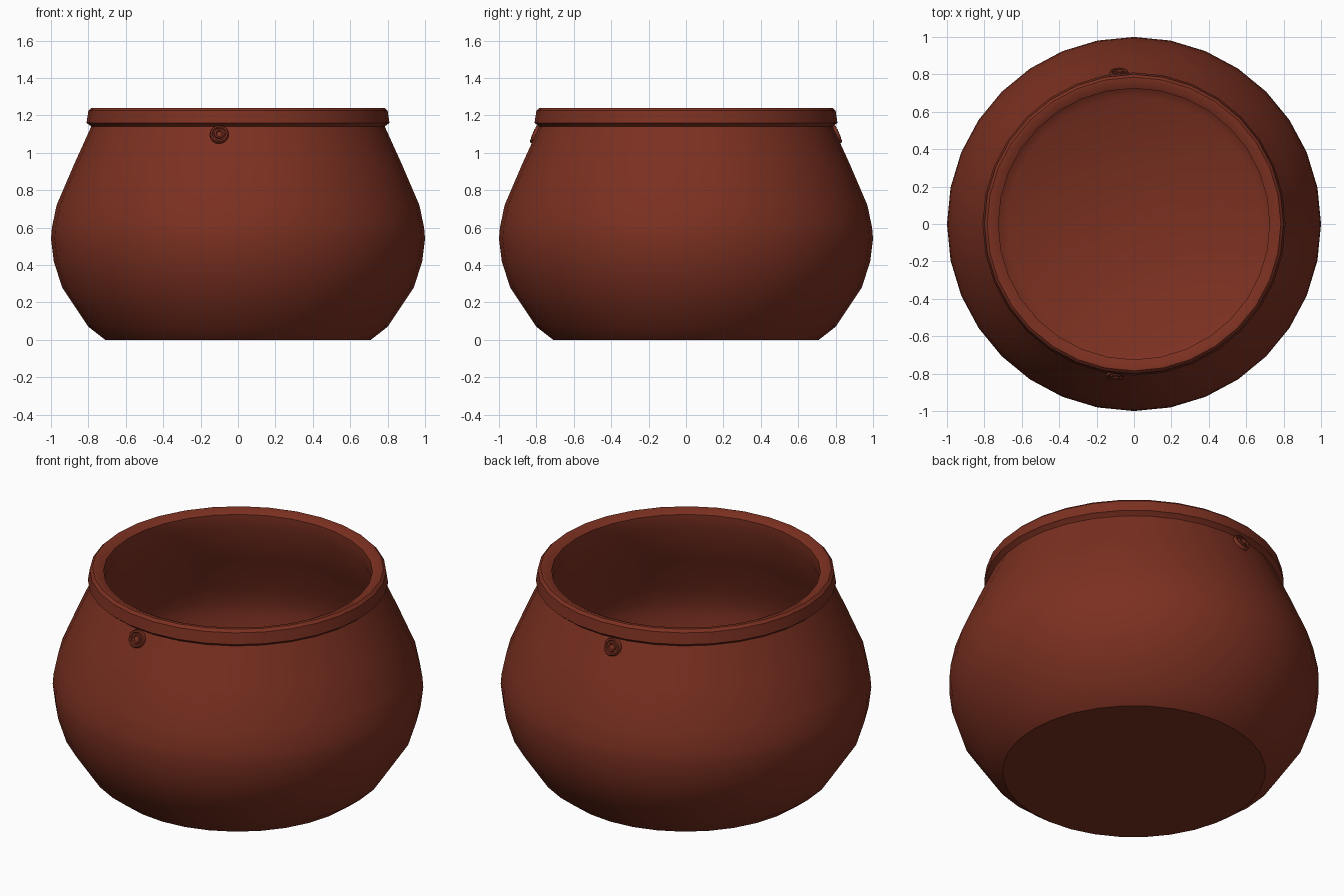
import bpy, bmesh
from math import cos, sin, pi, radians
from mathutils import Matrix

if "Cube" in bpy.data.objects:
    bpy.data.objects.remove(bpy.data.objects["Cube"])

clay = bpy.data.materials.new("terracotta")
clay.diffuse_color = (0.20, 0.03, 0.015, 1)
clay.use_nodes = True
clay.node_tree.nodes["Principled BSDF"].inputs["Base Color"].default_value = clay.diffuse_color


def lathe(name, profile, sides, matrix=Matrix(), angle=35):
    """Revolve (radius, height) points around z; radius 0 closes to a pole."""
    bm = bmesh.new()
    rings = []
    for r, z in profile:
        if r == 0:
            rings.append([bm.verts.new((0, 0, z))] * sides)
        else:
            rings.append([bm.verts.new((r * cos(2 * pi * i / sides),
                                        r * sin(2 * pi * i / sides), z))
                          for i in range(sides)])
    for a, b in zip(rings, rings[1:]):
        for i in range(sides):
            j = (i + 1) % sides
            bm.faces.new(list(dict.fromkeys((a[i], a[j], b[j], b[i]))))
    bmesh.ops.recalc_face_normals(bm, faces=bm.faces)
    bm.transform(matrix)
    me = bpy.data.meshes.new(name)
    bm.to_mesh(me)
    bm.free()
    me.materials.append(clay)
    ob = bpy.data.objects.new(name, me)
    bpy.context.collection.objects.link(ob)
    bpy.ops.object.select_all(action='DESELECT')
    ob.select_set(True)
    bpy.context.view_layer.objects.active = ob
    bpy.ops.object.shade_smooth_by_angle(angle=radians(angle))
    return ob


# Hollow pot: base, belly, overhanging rim, then the inside wall and floor
outside = [(0, 0), (0.71, 0), (0.80, 0.07), (0.94, 0.28), (0.985, 0.42),
           (1.0, 0.54), (0.995, 0.60), (0.97, 0.72), (0.88, 0.93), (0.785, 1.14)]
rim = [(0.79, 1.145), (0.81, 1.16), (0.80, 1.225), (0.785, 1.24), (0.765, 1.24),
       (0.725, 1.22), (0.725, 1.14)]
inside = [(0.82, 0.91), (0.91, 0.70), (0.935, 0.60), (0.94, 0.54), (0.925, 0.42),
          (0.88, 0.29), (0.76, 0.11), (0.68, 0.06), (0, 0.05)]
lathe("pot", outside + rim + inside, 32)

# Small ringed studs under the rim, front and back, tilted with the wall
stud = [(0.05, -0.03), (0.05, 0.010), (0.046, 0.016), (0.038, 0.016), (0.034, 0.008),
        (0.028, 0.008), (0.026, 0.018), (0.018, 0.018), (0.014, 0.010), (0, 0.010)]
for name, x, side in (("front_stud", -0.10, -1), ("back_stud", -0.08, 1)):
    place = (Matrix.Translation((x, side * 0.803, 1.097))
             @ Matrix.Rotation(-side * radians(67), 4, 'X'))
    lathe(name, stud, 16, place)
